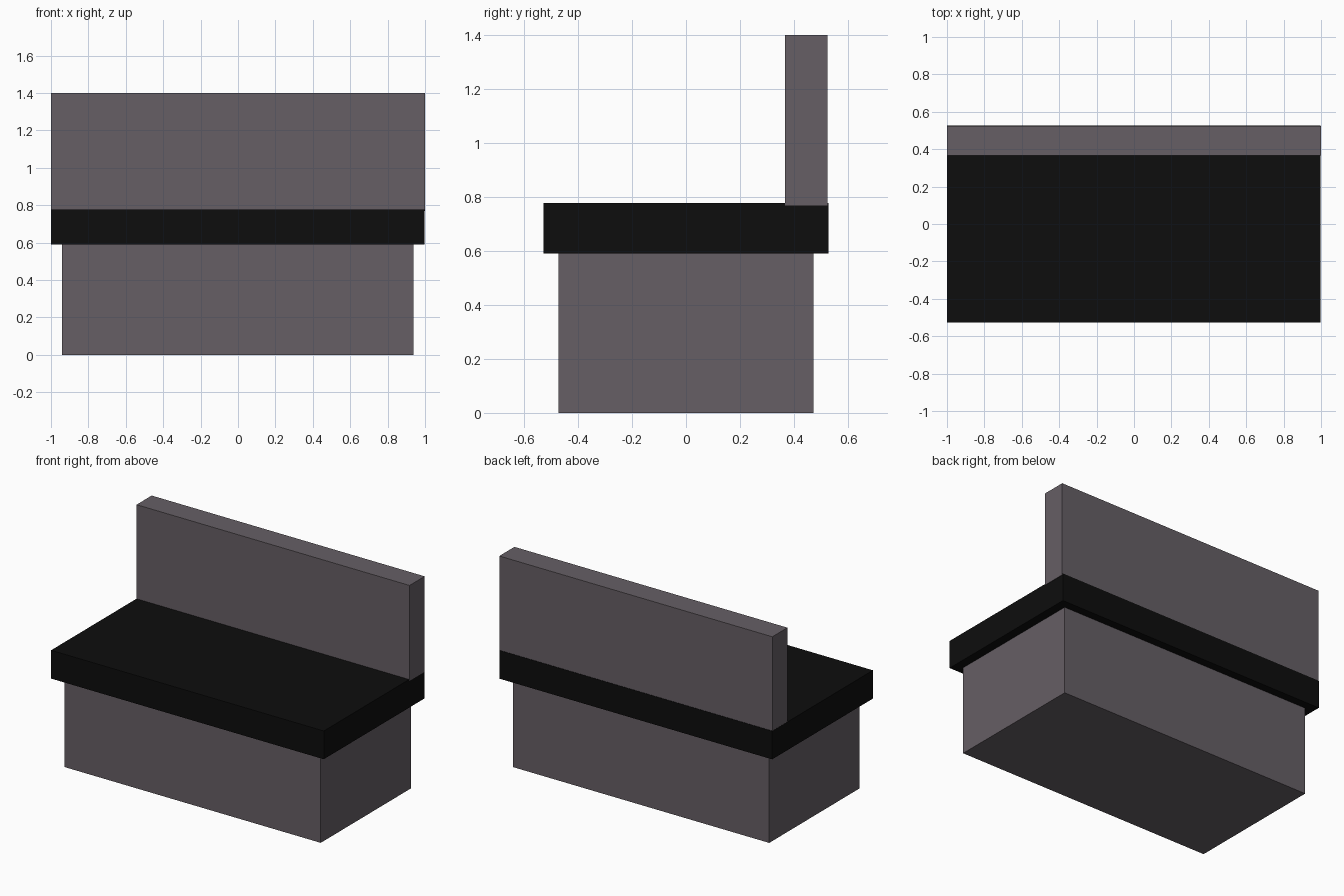
import bpy

cube = bpy.data.objects.get("Cube")
if cube:
    bpy.data.objects.remove(cube, do_unlink=True)


def make_material(name, colour):
    mat = bpy.data.materials.new(name)
    mat.use_nodes = True
    mat.diffuse_color = colour
    mat.node_tree.nodes["Principled BSDF"].inputs["Base Color"].default_value = colour
    return mat


def box(name, low, high, mat):
    """Axis-aligned box between two opposite corners."""
    centre = [(a + b) / 2 for a, b in zip(low, high)]
    bpy.ops.mesh.primitive_cube_add(size=1, location=centre)
    obj = bpy.context.object
    obj.name = name
    obj.scale = [b - a for a, b in zip(low, high)]
    bpy.ops.object.transform_apply(location=False, rotation=False, scale=True)
    obj.data.materials.append(mat)
    return obj


grey = make_material("warm_grey", (0.133, 0.114, 0.130, 1))
black = make_material("black", (0.004, 0.004, 0.004, 1))

# Solid plinth under the seat
box("base", (-0.94, -0.473, 0), (0.937, 0.472, 0.6), grey)
# Overhanging seat slab
box("seat", (-1, -0.527, 0.59), (0.997, 0.527, 0.777), black)
# Upright backrest, sunk slightly into the seat
box("backrest", (-0.999, 0.366, 0.768), (1, 0.524, 1.4), grey)
